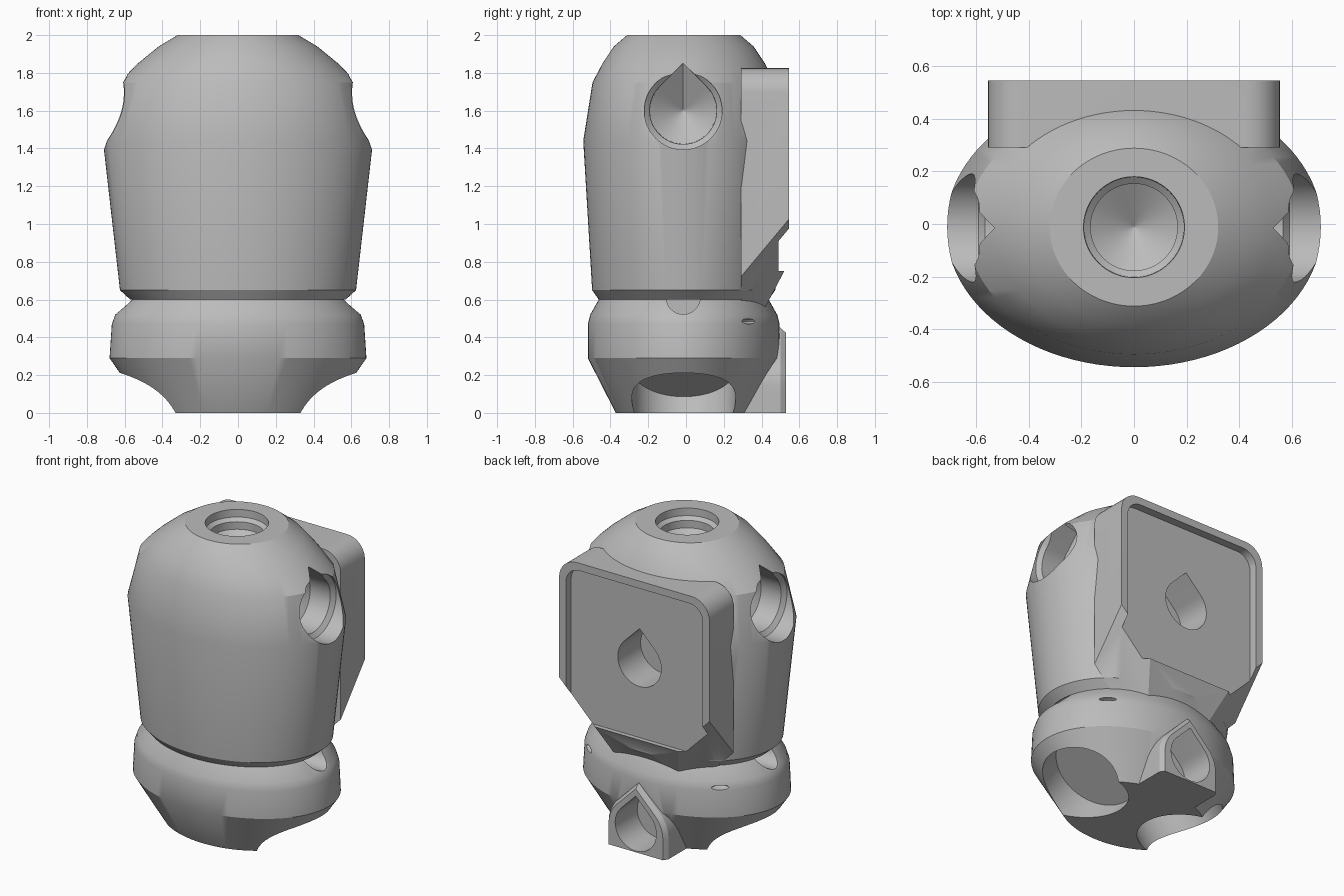
import bpy, bmesh, math
from mathutils import Vector, Matrix

cube = bpy.data.objects.get("Cube")
if cube:
    bpy.data.objects.remove(cube, do_unlink=True)

mat = bpy.data.materials.new("plain grey")
mat.use_nodes = True
grey = (0.5, 0.5, 0.5, 1)
mat.diffuse_color = grey
mat.node_tree.nodes["Principled BSDF"].inputs["Base Color"].default_value = grey

SEG = 96
CY = -0.012


def finish(name, bm):
    bmesh.ops.recalc_face_normals(bm, faces=bm.faces)
    mesh = bpy.data.meshes.new(name)
    bm.to_mesh(mesh)
    bm.free()
    mesh.materials.append(mat)
    ob = bpy.data.objects.new(name, mesh)
    bpy.context.collection.objects.link(ob)
    return ob


def loft(name, loops):
    """Closed solid through matching loops of points."""
    bm = bmesh.new()
    rows = [[bm.verts.new(p) for p in loop] for loop in loops]
    n = len(rows[0])
    for a, b in zip(rows, rows[1:]):
        for i in range(n):
            j = (i + 1) % n
            bm.faces.new((a[i], a[j], b[j], b[i]))
    bm.faces.new(rows[0])
    bm.faces.new(rows[-1])
    return finish(name, bm)


def oval(a, b, n=SEG):
    return [(a * math.cos(2 * math.pi * i / n), b * math.sin(2 * math.pi * i / n)) for i in range(n)]


def tear(r, n=40):
    """Circle with a pointed top."""
    pts = [(r * math.cos(t), r * math.sin(t))
           for t in (math.radians(-225 + 270 * i / n) for i in range(n + 1))]
    return pts + [(0, r * math.sqrt(2))]


def oval_stack(name, rings):
    return loft(name, [[(x, y + CY, z) for x, y in oval(a, b)] for z, a, b in rings])


def along_x(name, shape, stations, y, z):
    return loft(name, [[(x, y + u, z + v) for u, v in shape(r)] for x, r in stations])


def along_y(name, shape, stations, z):
    return loft(name, [[(u, y, z + v) for u, v in shape(r)] for y, r in stations])


def boolean(target, tool, op):
    m = target.modifiers.new(op, 'BOOLEAN')
    m.operation, m.object, m.solver = op, tool, 'EXACT'
    bpy.context.view_layer.objects.active = target
    bpy.ops.object.modifier_apply(modifier=m.name)
    bpy.data.objects.remove(tool, do_unlink=True)


def rounded_box(name, x, y0, y1, z0, z1, radius, planes=()):
    """Box with rounded upper corners, trimmed by planes."""
    bm = bmesh.new()
    bmesh.ops.create_cube(bm, size=1, matrix=Matrix.Translation((0, (y0 + y1) / 2, (z0 + z1) / 2))
                          @ Matrix.Diagonal((2 * x, y1 - y0, z1 - z0, 1)))
    top = [e for e in bm.edges if all(v.co.z > z1 - 0.01 for v in e.verts)
           and abs(e.verts[0].co.x - e.verts[1].co.x) < 0.01]
    bmesh.ops.bevel(bm, geom=top, offset=radius, segments=8, profile=0.5, affect='EDGES')
    for co, no in planes:
        bmesh.ops.bisect_plane(bm, geom=bm.verts[:] + bm.edges[:] + bm.faces[:],
                               plane_co=co, plane_no=no, clear_outer=True)
        bmesh.ops.holes_fill(bm, edges=[e for e in bm.edges if e.is_boundary], sides=0)
    return finish(name, bm)


def circle(r):
    return oval(r, r, 64)


# Upper body
upper = oval_stack("upper_body", [
    (0.6, 0.57, 0.45), (0.65, 0.625, 0.485), (1.44, 0.715, 0.532), (1.75, 0.635, 0.483),
    (1.85, 0.53, 0.43), (1.94, 0.42, 0.37), (2.0, 0.32, 0.3)])

# Back plate with slanted underside and corner chamfers
chamfers = [((s * 0.555, 0.49, 0.96), Vector((s, 1.2, -1))) for s in (-1, 1)]
plate = rounded_box("back_plate", 0.555, 0.29, 0.545, 0.5, 1.825, 0.13,
                    chamfers + [((0, 0.52, 0.75), Vector((0, 1.9, -1)))])
boolean(upper, plate, 'UNION')
boolean(upper, rounded_box("recess", 0.505, 0.49, 0.7, 0.75, 1.775, 0.1), 'DIFFERENCE')
boolean(upper, along_y("plate_hole", tear, [(0.7, 0.16), (0.25, 0.16)], 1.25), 'DIFFERENCE')

# Socket on top with a conical floor
boolean(upper, oval_stack("top_socket", [
    (2.1, 0.195, 0.195), (1.95, 0.19, 0.19), (1.93, 0.165, 0.165), (1.88, 0.165, 0.165),
    (1.78, 0.002, 0.002)]), 'DIFFERENCE')

# Side sockets
for s in (-1, 1):
    boolean(upper, along_x("side_rim", circle, [(s * 0.9, 0.206), (s * 0.59, 0.206), (s * 0.56, 0.17)],
                           -0.015, 1.6), 'DIFFERENCE')
    boolean(upper, along_x("side_socket", tear, [(s * 0.9, 0.182), (s * 0.42, 0.176), (s * 0.3, 0.004)],
                           -0.015, 1.6), 'DIFFERENCE')

# Lower body
lower = oval_stack("lower_body", [
    (0, 0.48, 0.36), (0.29, 0.68, 0.508), (0.47, 0.668, 0.508), (0.52, 0.65, 0.495), (0.6, 0.57, 0.45)])


# Rear socket boss, flat at the ground
def boss_shape(r):
    return [(u, max(v, -0.14)) if v > 0 else (math.copysign(r, u), -0.14 * min(1, -v / (0.7 * r)))
            for u, v in tear(r) if v > 0 or abs(u) > 0.3 * r]


boolean(lower, along_y("rear_boss", boss_shape, [(0.15, 0.22), (0.5, 0.22), (0.53, 0.2)], 0.14), 'UNION')
boolean(lower, along_y("rear_socket", tear, [(0.7, 0.16), (0.5, 0.15), (0.3, 0.15)], 0.16), 'DIFFERENCE')

# Tilted leg sockets, shoulder notches and small slits
for s in (-1, 1):
    axis = Vector((-0.55 * s, 0, 0.835))
    side = Vector((0.835 * s, 0, 0.55))
    mid = Vector((0.39 * s, CY, 0.07))
    boolean(lower, loft("leg_socket", [
        [mid + axis * t + side * u + Vector((0, v, 0)) for u, v in circle(0.275)]
        for t in (-0.6, 0.2)]), 'DIFFERENCE')
    boolean(lower, along_x("notch", circle, [(s * 0.8, 0.09), (s * 0.45, 0.09)], -0.015, 0.612), 'DIFFERENCE')
    bm = bmesh.new()
    bmesh.ops.create_uvsphere(bm, u_segments=24, v_segments=12, radius=1,
                              matrix=Matrix.Translation((s * 0.5, 0.35, 0.485))
                              @ Matrix.Diagonal((0.06, 0.06, 0.015, 1)))
    boolean(lower, finish("slit", bm), 'DIFFERENCE')

# Smooth shading with crisp edges
for ob in (upper, lower):
    bpy.ops.object.select_all(action='DESELECT')
    ob.select_set(True)
    bpy.context.view_layer.objects.active = ob
    bpy.ops.object.shade_smooth_by_angle(angle=math.radians(28))
